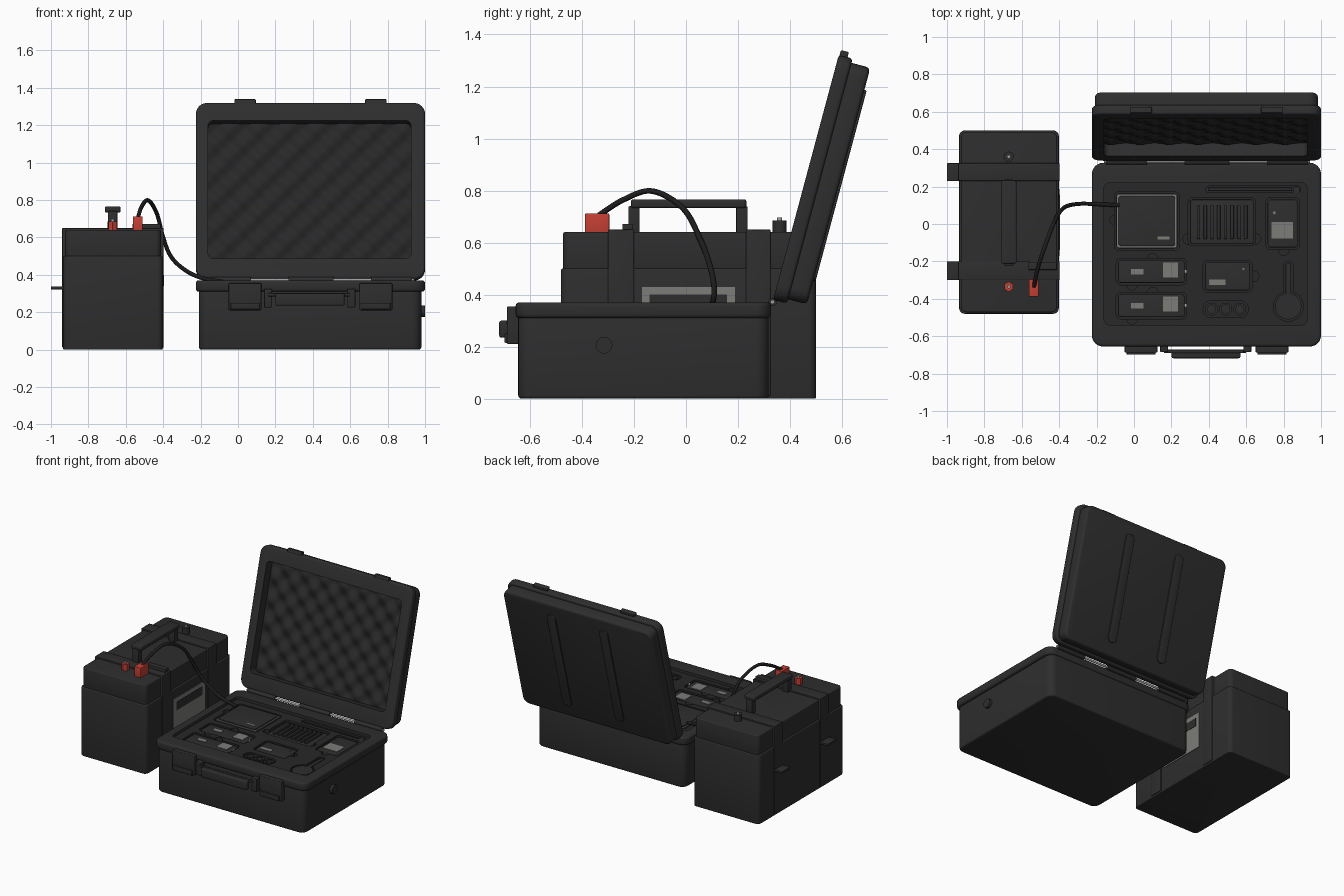
import bpy, bmesh, math
from mathutils import Matrix, Vector

if "Cube" in bpy.data.objects:
    bpy.data.objects.remove(bpy.data.objects["Cube"])


def material(name, r, g, b):
    m = bpy.data.materials.new(name)
    m.use_nodes = True
    m.diffuse_color = (r, g, b, 1)
    bsdf = m.node_tree.nodes["Principled BSDF"]
    bsdf.inputs["Base Color"].default_value = (r, g, b, 1)
    bsdf.inputs["Roughness"].default_value = 0.6
    return m


SHELL = material("charcoal shell", 0.027, 0.027, 0.027)
FOAM = material("dark foam", 0.021, 0.021, 0.021)
RUBBER = material("black rubber", 0.012, 0.012, 0.012)
RED = material("terminal red", 0.56, 0.05, 0.035)
GREY = material("label grey", 0.2, 0.2, 0.19)
STEEL = material("steel", 0.35, 0.35, 0.35)
PARTS = []


def finish(name, bm, mat, matrix=None):
    mesh = bpy.data.meshes.new(name)
    bmesh.ops.recalc_face_normals(bm, faces=bm.faces)
    bm.to_mesh(mesh)
    bm.free()
    if matrix:
        mesh.transform(matrix)
    mesh.materials.append(mat)
    ob = bpy.data.objects.new(name, mesh)
    bpy.context.collection.objects.link(ob)
    PARTS.append(ob)
    return ob


def block(name, xs, ys, zs, mat, r=0.0, b=0.004, matrix=None):
    """Box with upright corners rounded by r and rims softened by b."""
    bm = bmesh.new()
    bmesh.ops.create_cube(bm, size=1)
    for v in bm.verts:
        v.co = [(s[0] + s[1]) / 2 + c * (s[1] - s[0]) for c, s in zip(v.co, (xs, ys, zs))]
    if r:
        upright = [e for e in bm.edges if abs(e.verts[0].co.z - e.verts[1].co.z) > 1e-4]
        bmesh.ops.bevel(bm, geom=upright, offset=r, segments=6, profile=0.5, affect='EDGES')
    if b:
        sharp = [e for e in bm.edges if e.calc_face_angle(0) > 1]
        bmesh.ops.bevel(bm, geom=sharp, offset=b, segments=3, profile=0.5, affect='EDGES')
    return finish(name, bm, mat, matrix)


def cyl(name, center, r, length, mat, axis='Z', segs=32):
    bm = bmesh.new()
    bmesh.ops.create_cone(bm, cap_ends=True, segments=segs, radius1=r, radius2=r, depth=length)
    turn = {'X': Matrix.Rotation(math.pi / 2, 4, 'Y'),
            'Y': Matrix.Rotation(math.pi / 2, 4, 'X'), 'Z': Matrix()}[axis]
    return finish(name, bm, mat, Matrix.Translation(center) @ turn)


def cut(target, cutter):
    """Carve the cutter out of the target, then discard the cutter."""
    mod = target.modifiers.new("cut", 'BOOLEAN')
    mod.operation, mod.solver, mod.object = 'DIFFERENCE', 'EXACT', cutter
    bpy.context.view_layer.objects.active = target
    bpy.ops.object.modifier_apply(modifier=mod.name)
    return cutter


def discard(ob):
    PARTS.remove(ob)
    bpy.data.objects.remove(ob)


def grow(s, d):
    return (s[0] - d, s[1] + d)


# --- Case base: tub, rim and well
WX, WY = (-0.16, 0.925), (-0.54, 0.22)
tub = block("case_tub", (-0.208, 0.98), (-0.645, 0.318), (0, 0.33), SHELL, 0.05, 0.012)
rim = block("case_rim", (-0.225, 1.0), (-0.655, 0.327), (0.31, 0.37), SHELL, 0.06, 0.014)
well = block("well_cutter", WX, WY, (0.28, 0.5), SHELL, 0.03, 0)
cut(tub, well)
cut(rim, well)
discard(well)
cyl("pressure_valve", (0.985, -0.315, 0.205), 0.032, 0.03, SHELL, 'X')

# --- Foam bed with its pockets
foam = block("foam_bed", WX, WY, (0.275, 0.35), FOAM, 0.03, 0)


def pocket(xs, ys, r=0.02, notches=()):
    discard(cut(foam, block("pocket", xs, ys, (0.305, 0.4), FOAM, r, 0)))
    for x, y in notches:
        discard(cut(foam, cyl("notch", (x, y, 0.36), 0.028, 0.08, FOAM)))


def device(name, xs, ys, top=0.346, r=0.015, notches=()):
    pocket(grow(xs, 0.01), grow(ys, 0.01), r + 0.008, notches)
    return block(name, xs, ys, (0.3, top), SHELL, r, 0.005)


def plate(name, xs, ys, z=0.346, mat=GREY):
    return block(name, xs, ys, (z - 0.004, z + 0.003), mat, 0, 0)


device("main_unit_frame", (-0.095, 0.232), (-0.13, 0.162), notches=[(-0.1, 0.02)])
plate("main_unit_trim", (-0.09, 0.227), (-0.125, 0.157), 0.347)
block("main_unit", (-0.083, 0.22), (-0.118, 0.15), (0.32, 0.358), SHELL, 0.015, 0.004)
plate("main_unit_label", (0.125, 0.19), (-0.083, -0.068), 0.358)

device("ribbed_unit", (0.3, 0.64), (-0.105, 0.13), 0.34, notches=[(0.29, -0.08), (0.65, -0.08)])
for i in range(8):
    x = 0.345 + i * 0.036
    block("cooling_rib", (x - 0.009, x + 0.009), (-0.08, 0.1), (0.33, 0.353), SHELL, 0, 0.003)

device("meter", (0.715, 0.875), (-0.125, 0.13), notches=[(0.8, -0.14)])
plate("meter_screen", (0.735, 0.85), (-0.078, 0.01))
cyl("meter_button", (0.75, 0.06, 0.346), 0.008, 0.01, GREY)

pocket((0.385, 0.89), (0.168, 0.202), 0.012)
cyl("antenna_rod", (0.62, 0.185, 0.335), 0.009, 0.45, SHELL, 'X', 16)
block("antenna_joint", (0.85, 0.885), (0.14, 0.2), (0.31, 0.35), SHELL, 0.008, 0.003)

for y in (-0.255, -0.437):
    device("transmitter", (-0.085, 0.27), (y - 0.06, y + 0.06), notches=[(-0.01, y - 0.07), (0.1, y + 0.07)])
    plate("transmitter_label", (-0.015, 0.05), (y - 0.015, y + 0.015))
    plate("transmitter_screen", (0.155, 0.235), (y - 0.03, y + 0.05))
    cyl("transmitter_knob", (0.285, y, 0.336), 0.012, 0.03, STEEL, 'X', 16)

device("receiver", (0.38, 0.62), (-0.355, -0.205), notches=[(0.64, -0.28)])
plate("receiver_label", (0.4, 0.49), (-0.325, -0.297))
cyl("receiver_button", (0.585, -0.24, 0.346), 0.006, 0.01, GREY)

pocket((0.37, 0.61), (-0.5, -0.41), 0.04)
for x in (0.415, 0.49, 0.565):
    lens = cyl("lens_ring", (x, -0.455, 0.325), 0.034, 0.044, SHELL)
    discard(cut(lens, cyl("bore", (x, -0.455, 0.35), 0.022, 0.05, SHELL)))

pocket((0.8, 0.85), (-0.44, -0.2), 0.02)
discard(cut(foam, cyl("round_pocket", (0.825, -0.44, 0.355), 0.08, 0.1, FOAM)))
cyl("probe_disc", (0.825, -0.44, 0.325), 0.07, 0.044, SHELL)
block("probe_stem", (0.81, 0.84), (-0.4, -0.21), (0.305, 0.345), SHELL, 0.012, 0.004)

# --- Front latches and carry handle
for x in (-0.05, 0.65):
    block("latch", (x, x + 0.175), (-0.688, -0.64), (0.21, 0.355), SHELL, 0.006, 0.005)
    block("latch_lip", (x + 0.01, x + 0.165), (-0.698, -0.68), (0.215, 0.25), SHELL, 0, 0.004)
for x in (0.14, 0.585):
    block("handle_bracket", (x, x + 0.042), (-0.685, -0.64), (0.225, 0.325), SHELL, 0, 0.005)
block("handle_arm", (0.16, 0.6), (-0.69, -0.672), (0.285, 0.302), SHELL, 0, 0.004)
block("handle_grip", (0.2, 0.57), (-0.718, -0.68), (0.235, 0.3), SHELL, 0.012, 0.008)

# --- Hinges
for a, b in ((-0.15, 0.07), (0.27, 0.51), (0.71, 0.93)):
    cyl("hinge_knuckle", ((a + b) / 2, 0.333, 0.372), 0.016, b - a, SHELL, 'X', 16)
cyl("hinge_pin", (0.39, 0.333, 0.372), 0.008, 1.1, STEEL, 'X', 16)

# --- Open lid, modelled flat with its inside facing up, then tilted
TILT = Matrix.Translation((0, 0.335, 0.38)) @ Matrix.Rotation(math.radians(75), 4, 'X')
lid_rim = block("lid_rim", (-0.225, 1.0), (0, 0.975), (-0.055, 0), SHELL, 0.06, 0.012, TILT)
lid_shell = block("lid_shell", (-0.208, 0.983), (0.017, 0.958), (-0.13, -0.04), SHELL, 0.05, 0.016, TILT)
LX, LV = (-0.16, 0.925), (0.11, 0.875)
recess = block("recess_cutter", LX, LV, (-0.095, 0.1), SHELL, 0.03, 0, TILT)
cut(lid_rim, recess)
cut(lid_shell, recess)
discard(recess)
for x in (0.15, 0.57):
    block("lid_rib", (x, x + 0.07), (0.11, 0.87), (-0.139, -0.11), SHELL, 0.03, 0.004, TILT)
for x in (-0.02, 0.68):
    block("latch_keeper", (x, x + 0.115), (0.96, 0.995), (-0.035, -0.003), SHELL, 0, 0.005, TILT)

# Egg-crate lining
bm = bmesh.new()
bmesh.ops.create_grid(bm, x_segments=96, y_segments=68, size=0.5)
wave = 2 * math.pi / 0.155
for v in bm.verts:
    x, y = v.co.x * (LX[1] - LX[0]), v.co.y * (LV[1] - LV[0])
    bump = 0.016 * math.sin(wave * x) * math.sin(wave * y)
    v.co = (x + sum(LX) / 2, y + sum(LV) / 2, bump - 0.068)
finish("lid_foam", bm, FOAM, TILT)

# --- Battery box
block("battery_body", (-0.935, -0.402), (-0.48, 0.5), (0, 0.5), SHELL, 0.03, 0.006)
block("battery_cover", (-0.925, -0.412), (-0.472, 0.492), (0.49, 0.64), SHELL, 0.03, 0.006)
for a, b in ((-0.3, -0.2), (0.23, 0.325)):
    block("strap", (-0.94, -0.397), (a, b), (0.01, 0.65), SHELL, 0, 0.004)
    block("strap_tab", (-1.0, -0.93), (a, b), (0.322, 0.338), SHELL, 0, 0.003)
block("cable_clip", (-0.565, -0.412), (-0.245, -0.205), (0.64, 0.672), SHELL, 0, 0.004)

# Battery handle
for y in (-0.2, 0.215):
    block("battery_handle_post", (-0.695, -0.645), (y - 0.022, y + 0.022), (0.63, 0.74), SHELL, 0, 0.005)
block("battery_handle_grip", (-0.712, -0.628), (-0.212, 0.232), (0.733, 0.766), SHELL, 0.012, 0.008)

# Terminals and plug
for name, y, mat in (("positive", -0.335, RED), ("negative", 0.36, SHELL)):
    cyl(name + "_terminal", (-0.67, y, 0.66), 0.027, 0.05, mat, segs=6 if mat == RED else 24)
    cyl(name + "_stud", (-0.67, y, 0.685), 0.01, 0.024, STEEL, segs=16)
block("power_plug", (-0.562, -0.51), (-0.388, -0.295), (0.635, 0.712), RED, 0, 0.004)

# Side label
block("side_label", (-0.41, -0.398), (-0.17, 0.188), (0.17, 0.43), GREY, 0, 0)
block("side_label_band", (-0.41, -0.396), (-0.14, 0.158), (0.34, 0.4), SHELL, 0, 0)

# --- Power cable, a smooth tube through a few points
curve = bpy.data.curves.new("power_cable", 'CURVE')
curve.dimensions = '3D'
curve.bevel_depth, curve.bevel_resolution, curve.use_fill_caps = 0.011, 3, True
path = [(-0.535, -0.335, 0.705), (-0.515, -0.24, 0.765), (-0.48, -0.13, 0.798),
        (-0.435, -0.01, 0.73), (-0.4, 0.06, 0.6), (-0.36, 0.095, 0.5),
        (-0.29, 0.108, 0.43), (-0.2, 0.106, 0.385), (-0.08, 0.1, 0.362)]
spline = curve.splines.new('BEZIER')
spline.bezier_points.add(len(path) - 1)
for i, (p, co) in enumerate(zip(spline.bezier_points, path)):
    tangent = (Vector(path[min(i + 1, len(path) - 1)]) - Vector(path[max(i - 1, 0)])) / 6
    p.co, p.handle_left, p.handle_right = co, Vector(co) - tangent, Vector(co) + tangent
curve.materials.append(RUBBER)
bpy.context.collection.objects.link(bpy.data.objects.new("power_cable", curve))

# --- Smooth shading with crisp edges
bpy.ops.object.select_all(action='DESELECT')
for ob in PARTS:
    ob.select_set(True)
bpy.context.view_layer.objects.active = PARTS[0]
bpy.ops.object.shade_smooth_by_angle(angle=math.radians(35))
